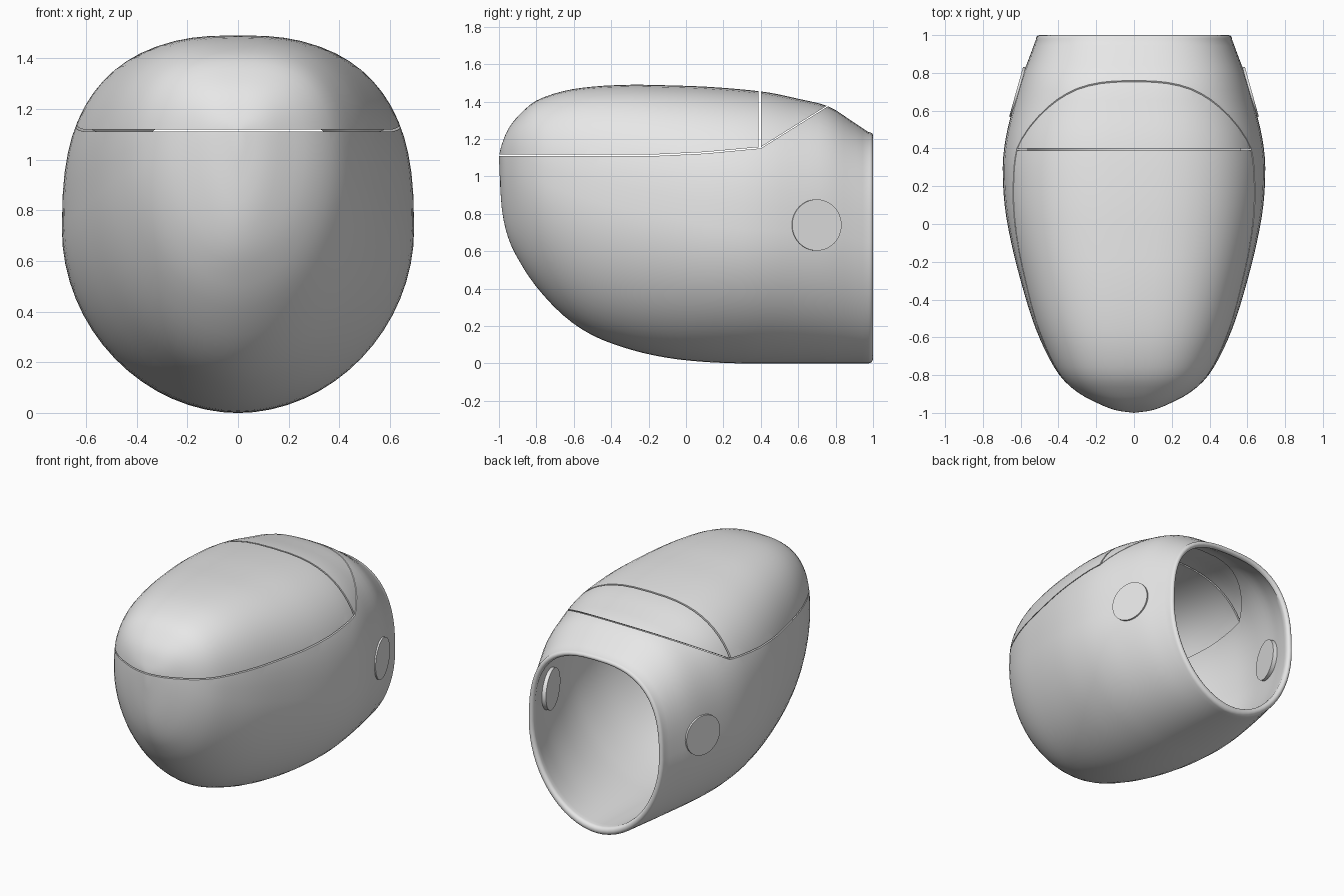
import bpy, bmesh, math
from mathutils import Vector

if "Cube" in bpy.data.objects:
    bpy.data.objects.remove(bpy.data.objects["Cube"])

grey = bpy.data.materials.new("light_grey")
grey.diffuse_color = (0.8, 0.8, 0.8, 1)
grey.use_nodes = True
grey.node_tree.nodes["Principled BSDF"].inputs["Base Color"].default_value = grey.diffuse_color

# Hull stations: y, half width, bottom z, top z, height of widest point
STATIONS = [
    (-1.0, 0, 1.09, 1.11, 1.10), (-0.985, .10, .83, 1.17, 1.08),
    (-.95, .19, .67, 1.255, 1.05), (-.89, .30, .545, 1.33, 1.02),
    (-.80, .395, .41, 1.405, .98), (-.66, .475, .26, 1.455, .92),
    (-.50, .54, .15, 1.48, .87), (-.30, .60, .075, 1.49, .82),
    (-.10, .65, .03, 1.487, .78), (.10, .685, .008, 1.48, .74),
    (.30, .695, 0, 1.465, .72), (.45, .68, 0, 1.447, .71),
    (.60, .645, 0, 1.415, .70), (.76, .60, 0, 1.375, .69),
    (.88, .555, 0, 1.30, .67), (.975, .52, 0, 1.237, .65)]
SEG, SUB = 64, 3


def smooth_stations():
    p = [Vector(s) for s in STATIONS]
    p = [2 * p[0] - p[1]] + p + [2 * p[-1] - p[-2]]
    out = []
    for i in range(1, len(p) - 2):
        a, b, c, d = p[i - 1:i + 3]
        for j in range(SUB):
            t = j / SUB
            out.append(0.5 * (2 * b + (c - a) * t + (2 * a - 5 * b + 4 * c - d) * t * t
                              + (3 * b - a - 3 * c + d) * t ** 3))
    return out + [p[-2]]


def section(s, k=1.0, y=None):
    """Egg-shaped cross-section, shrunk by k about the hull axis."""
    pts = []
    for i in range(SEG):
        a = 2 * math.pi * i / SEG
        ca, sa = math.cos(a), math.sin(a)
        n = 2.7 if sa > 0 else 1.95
        h = s[3] - s[4] if sa > 0 else s[4] - s[2]
        x = math.copysign(abs(ca) ** (2 / n), ca) * s[1]
        z = s[4] + math.copysign(abs(sa) ** (2 / n), sa) * h
        pts.append((x * k, s[0] if y is None else y, .73 + (z - .73) * k))
    return pts


def finish(ob, angle=35):
    ob.data.materials.clear()
    ob.data.materials.append(grey)
    bpy.ops.object.select_all(action='DESELECT')
    ob.select_set(True)
    bpy.context.view_layer.objects.active = ob
    bpy.ops.object.shade_smooth_by_angle(angle=math.radians(angle))


def new_object(name, bm):
    bmesh.ops.recalc_face_normals(bm, faces=bm.faces)
    me = bpy.data.meshes.new(name)
    bm.to_mesh(me)
    bm.free()
    ob = bpy.data.objects.new(name, me)
    bpy.context.collection.objects.link(ob)
    return ob


def shell(name, thick):
    """Hollow hull, closed at the nose and open with a rounded rim at the back."""
    st = smooth_stations()
    k = 1 - thick / .68
    rings = [section(s) for s in st[1:]]
    for i in range(1, 8):
        a = math.pi * i / 8
        rings.append(section(st[-1], 1 - (1 - k) * (1 - math.cos(a)) / 2,
                             .975 + .025 * math.sin(a)))
    inner_y = lambda y: y * (1 - thick) if y < 0 else y
    rings += [section(s, k, inner_y(s[0])) for s in reversed(st[1:])]
    bm = bmesh.new()
    vs = [[bm.verts.new(p) for p in r] for r in rings]
    for a, b in zip(vs, vs[1:]):
        for i in range(SEG):
            j = (i + 1) % SEG
            bm.faces.new((a[i], a[j], b[j], b[i]))
    for ring, pole in ((vs[0], (0, -1, 1.10)),
                       (vs[-1], (0, inner_y(-1), .73 + .37 * k))):
        v = bm.verts.new(pole)
        for i in range(SEG):
            bm.faces.new((ring[i], ring[(i + 1) % SEG], v))
    return new_object(name, bm)


def panel(name, thick, outline):
    """Part of the hull inside a side-view outline of (y, z) points."""
    ob = shell(name, thick)
    bm = bmesh.new()
    f = bm.faces.new([bm.verts.new((-1, y, z)) for y, z in outline])
    ext = bmesh.ops.extrude_face_region(bm, geom=[f])
    bmesh.ops.translate(bm, vec=(2, 0, 0),
                        verts=[v for v in ext["geom"] if isinstance(v, bmesh.types.BMVert)])
    cutter = new_object(name + "_cutter", bm)
    cutter.hide_render = True
    m = ob.modifiers.new("cut", 'BOOLEAN')
    m.operation, m.solver, m.object = 'INTERSECT', 'EXACT', cutter
    bpy.context.view_layer.objects.active = ob
    bpy.ops.object.modifier_apply(modifier=m.name)
    bpy.data.objects.remove(cutter)
    finish(ob)


# Lower body, front canopy and rear cover, separated by thin seams
panel("body_shell", .05, [(-1.2, -.2), (1.2, -.2), (1.2, 1.65), (.4, 1.15),
                          (.1, 1.122), (-.15, 1.11), (-1.2, 1.11)])
panel("front_canopy", .035, [(-1.2, 1.118), (-.15, 1.118), (.1, 1.13),
                             (.388, 1.156), (.388, 1.7), (-1.2, 1.7)])
panel("rear_cover", .035, [(.4, 1.157), (1.2, 1.657), (1.2, 1.9), (.4, 1.9)])

# Round side discs set through the wall
for side, label in ((1, "right"), (-1, "left")):
    axis = Vector((side, .28, 0)).normalized()
    bpy.ops.mesh.primitive_cylinder_add(
        vertices=48, radius=.137, depth=.08,
        location=Vector((side * .624, .70, .74)) - axis * .04,
        rotation=axis.to_track_quat('Z', 'Y').to_euler())
    disc = bpy.context.object
    disc.name = label + "_side_disc"
    finish(disc)
